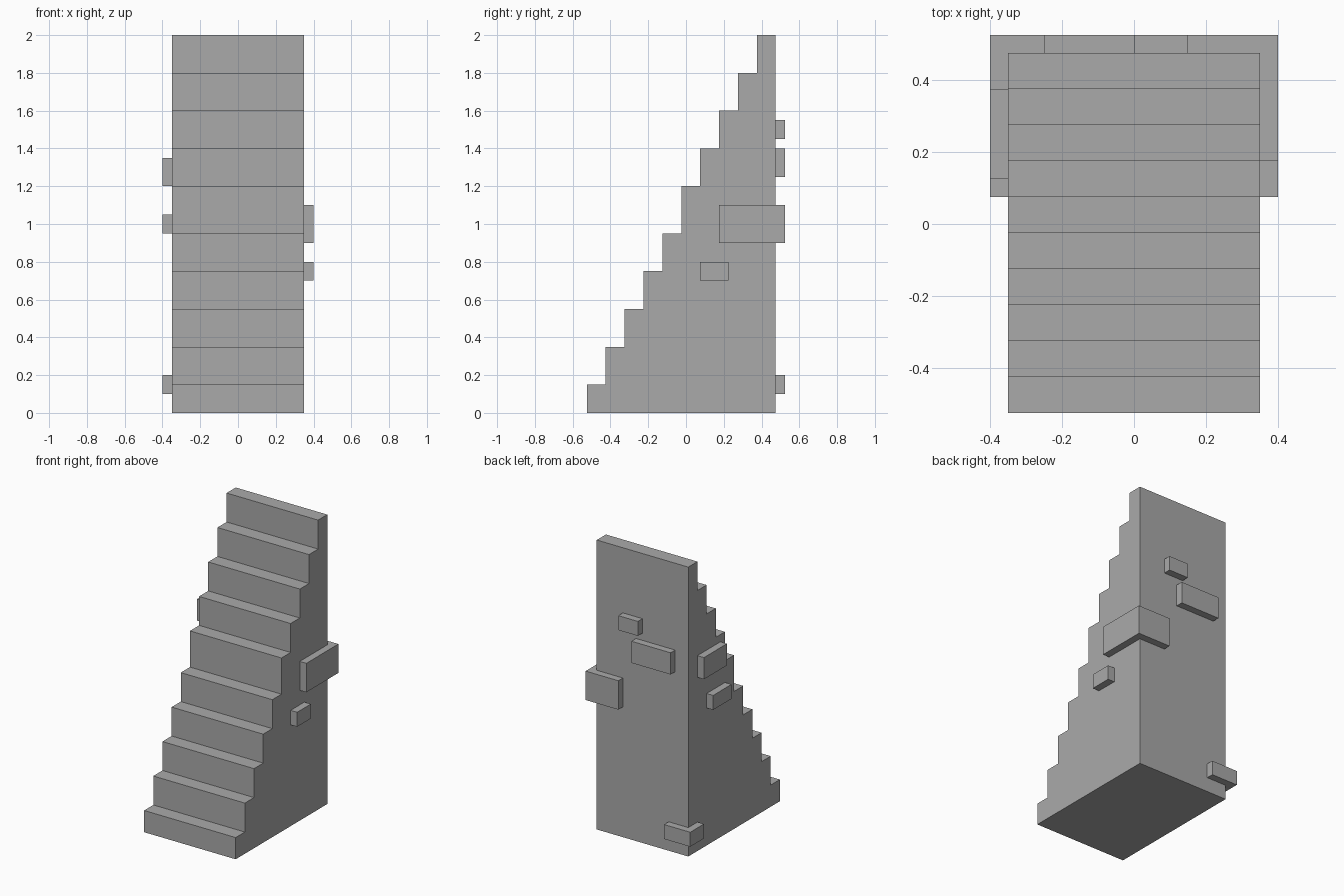
import bpy
import bmesh

if "Cube" in bpy.data.objects:
    bpy.data.objects.remove(bpy.data.objects["Cube"], do_unlink=True)

# Single plain stone colour
stone = bpy.data.materials.new("stone_grey")
stone.use_nodes = True
colour = (0.4, 0.4, 0.4, 1)
stone.diffuse_color = colour
stone.node_tree.nodes["Principled BSDF"].inputs["Base Color"].default_value = colour


def add_object(name, bm):
    bmesh.ops.recalc_face_normals(bm, faces=bm.faces)
    mesh = bpy.data.meshes.new(name)
    bm.to_mesh(mesh)
    bm.free()
    mesh.materials.append(stone)
    obj = bpy.data.objects.new(name, mesh)
    bpy.context.collection.objects.link(obj)


def add_block(name, xs, ys, zs):
    bm = bmesh.new()
    bmesh.ops.create_cube(bm, size=1)
    for v in bm.verts:
        v.co = [lo if c < 0 else hi for c, (lo, hi) in zip(v.co, (xs, ys, zs))]
    add_object(name, bm)


# Staircase: stepped side profile extruded across the width
HALF, FRONT, BACK, TREAD = 0.35, -0.525, 0.475, 0.1
tops = [0.15, 0.35, 0.55, 0.75, 0.95, 1.2, 1.4, 1.6, 1.8, 2.0]
profile = [(BACK, 0), (FRONT, 0)]
for i, z in enumerate(tops):
    y = FRONT + i * TREAD
    profile += [(y, z), (y + TREAD, z)]
bm = bmesh.new()
side = bm.faces.new([bm.verts.new((-HALF, y, z)) for y, z in profile])
grown = bmesh.ops.extrude_face_region(bm, geom=[side])["geom"]
bmesh.ops.translate(bm, vec=(2 * HALF, 0, 0),
                    verts=[g for g in grown if isinstance(g, bmesh.types.BMVert)])
add_object("staircase", bm)

# Raised stones on the side walls
OUT = HALF + 0.05
REAR = BACK + 0.05
add_block("left_small_stone", (HALF, OUT), (0.075, 0.225), (0.7, 0.8))
add_block("right_upper_stone", (-OUT, -HALF), (0.125, 0.375), (1.2, 1.35))
add_block("right_lower_stone", (-OUT, -HALF), (0.075, 0.275), (0.95, 1.05))

# Raised stones on the back wall
add_block("back_upper_stone", (0, 0.15), (BACK, REAR), (1.45, 1.55))
add_block("back_lower_stone", (-0.25, 0.05), (BACK, REAR), (1.25, 1.4))

# Stones wrapping the back corners
add_block("left_corner_stone", (0.15, OUT), (0.175, REAR), (0.9, 1.1))
add_block("right_corner_stone", (-OUT, -0.2), (0.375, REAR), (0.1, 0.2))
